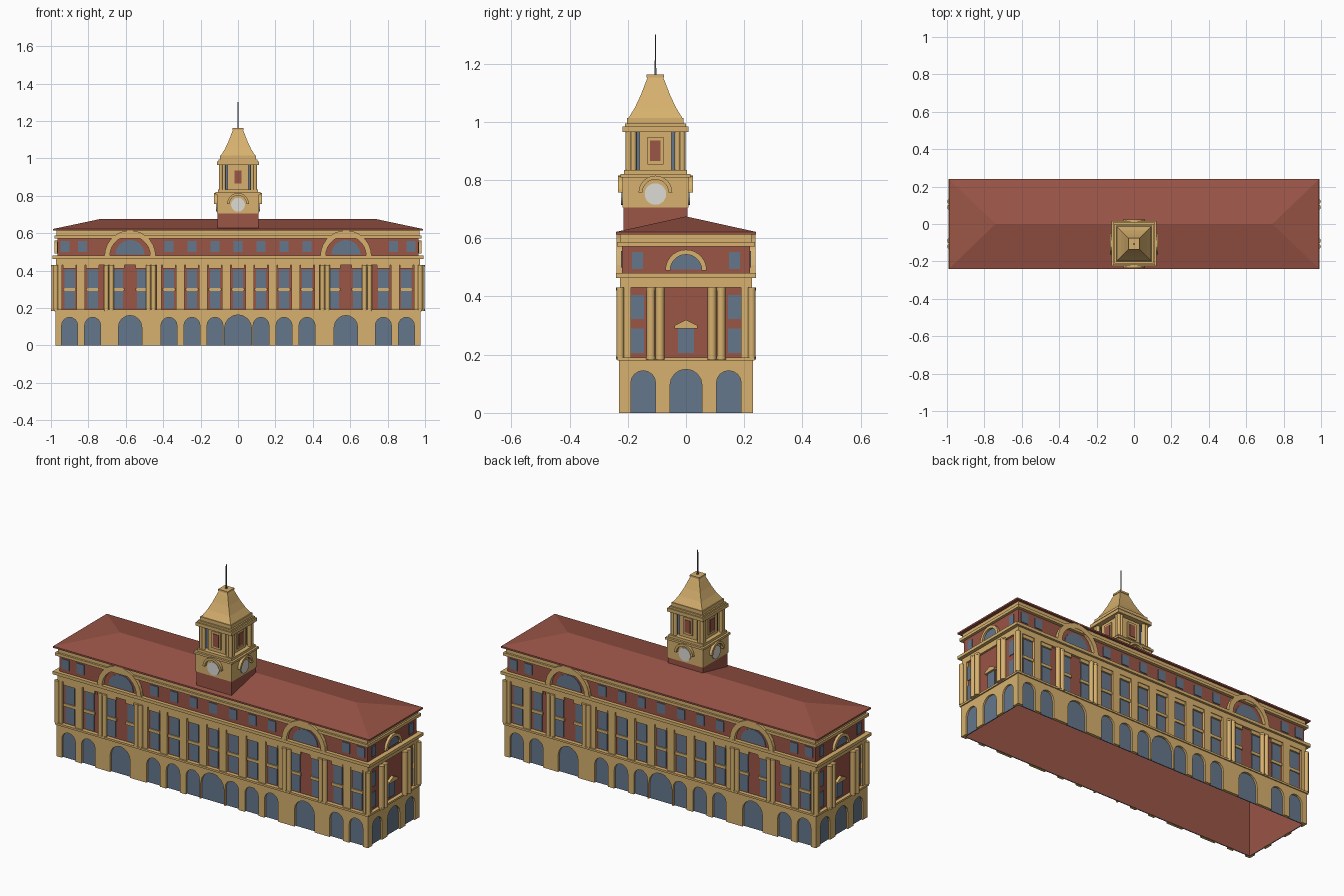
import bpy, bmesh, math
from mathutils import Matrix, Vector

if "Cube" in bpy.data.objects:
    bpy.data.objects.remove(bpy.data.objects["Cube"])


def material(name, colour):
    m = bpy.data.materials.new(name)
    m.use_nodes = True
    m.diffuse_color = (*colour, 1)
    m.node_tree.nodes["Principled BSDF"].inputs["Base Color"].default_value = (*colour, 1)
    return m


STONE = material("sandstone", (0.68, 0.44, 0.157))
BRICK = material("red brick", (0.325, 0.09, 0.062))
GLASS = material("blue grey glass", (0.13, 0.185, 0.262))
DIAL = material("pale clock dial", (0.73, 0.71, 0.66))
METAL = material("dark metal", (0.1, 0.1, 0.1))

parts = {}


def part(name, mat):
    return parts.setdefault(name, (bmesh.new(), mat))[0]


# Local wall frame: u along the wall, v up, d outward from the centre
def wall(angle, origin=(0, 0, 0)):
    basis = Matrix(((1, 0, 0, 0), (0, 0, -1, 0), (0, 1, 0, 0), (0, 0, 0, 1)))
    return Matrix.Translation(origin) @ Matrix.Rotation(math.radians(angle), 4, 'Z') @ basis


LONG = [wall(0), wall(180)]
ENDS = [wall(90), wall(270)]
TOWER_AT = (0, -0.105, 0)
TOWER = [wall(a, TOWER_AT) for a in (0, 90, 180, 270)]


# Raised outline, left open where it meets the wall
def prism(name, mat, frames, pts, d0, d1):
    bm = part(name, mat)
    for f in frames:
        back = [bm.verts.new(f @ Vector((u, v, d0))) for u, v in pts]
        front = [bm.verts.new(f @ Vector((u, v, d1))) for u, v in pts]
        bm.faces.new(front)
        n = len(pts)
        for i in range(n):
            j = (i + 1) % n
            bm.faces.new((back[i], back[j], front[j], front[i]))


def panel(name, mat, frames, u, w, v0, v1, d0, d1):
    a, b = u - w / 2, u + w / 2
    prism(name, mat, frames, [(a, v0), (b, v0), (b, v1), (a, v1)], d0, d1)


def arc(u, v, r, n=8):
    return [(u + r * math.cos(math.pi * i / n), v + r * math.sin(math.pi * i / n)) for i in range(n + 1)]


def arch(u, w, h):
    r = w / 2
    return [(u + r, 0)] + arc(u, h - r, r) + [(u - r, 0)]


def hood(name, frames, u, v, r_out, r_in, d0, d1):
    prism(name, STONE, frames, arc(u, v, r_out, 14) + arc(u, v, r_in, 14)[::-1], d0, d1)


def column(name, frames, u, v0, v1, d, r, n=12):
    bm = part(name, STONE)
    for f in frames:
        at = f @ Matrix.Translation((u, (v0 + v1) / 2, d)) @ Matrix.Rotation(math.pi / 2, 4, 'X')
        made = bmesh.ops.create_cone(bm, cap_ends=True, segments=n, radius1=r, radius2=r,
                                     depth=v1 - v0, matrix=at)
        for face in {q for v in made["verts"] for q in v.link_faces}:
            face.smooth = len(face.verts) == 4


# Stack of rectangular rings (half width, half depth, height)
def loft(name, mat, rings, at=(0, 0, 0), bottom=True, top=True):
    bm = part(name, mat)
    loops = [[bm.verts.new((at[0] + sx * hx, at[1] + sy * hy, z))
              for sx, sy in ((-1, -1), (1, -1), (1, 1), (-1, 1))] for hx, hy, z in rings]
    if bottom:
        bm.faces.new(loops[0][::-1])
    if top:
        bm.faces.new(loops[-1])
    for lo, hi in zip(loops, loops[1:]):
        for i in range(4):
            j = (i + 1) % 4
            bm.faces.new((lo[i], lo[j], hi[j], hi[i]))
    bmesh.ops.remove_doubles(bm, verts=loops[0] + loops[-1], dist=1e-5)


def slab(name, mat, hx, hy, z0, z1, at=(0, 0, 0)):
    loft(name, mat, [(hx, hy, z0), (hx, hy, z1)], at)


HX, HY = 0.96, 0.213


# Band running round the outside of the hollow body
def band(name, mat, hx, hy, z0, z1):
    ix, iy = HX + 0.001, HY + 0.001
    loft(name, mat, [(ix, iy, z0), (hx, hy, z0), (hx, hy, z1), (ix, iy, z1), (ix, iy, z0)],
         bottom=False, top=False)


# Main body (open underneath), ledges and hipped roof
loft("brick_body", BRICK, [(HX, HY, 0.001), (HX, HY, 0.6)], bottom=False)
band("base_course", STONE, 0.982, 0.236, 0.18, 0.191)
band("frieze", STONE, 0.972, 0.227, 0.43, 0.465)
band("main_cornice", STONE, 0.992, 0.24, 0.463, 0.48)
band("upper_wall", BRICK, 0.965, 0.22, 0.48, 0.575)
band("upper_cornice", STONE, 0.98, 0.237, 0.572, 0.588)
band("eaves_band", STONE, 0.97, 0.226, 0.588, 0.613)
loft("hipped_roof", BRICK, [(0.99, 0.24, 0.613), (0.99, 0.24, 0.622), (0.74, 0, 0.675)])


# Ground floor: stone plates notched by arches, with glass behind
def arcade(frames, half, depth, out, openings):
    pts = [(half, 0.181), (-half, 0.181), (-half, 0)]
    for u, w, h in sorted(openings):
        pts += arch(u, w, h)[::-1]
        prism("arched_windows", GLASS, frames, arch(u, w, h), depth, depth + 0.005)
    prism("ground_floor_arcade", STONE, frames, pts + [(half, 0)], depth, out)


def both(values):
    return [s * v for v in values for s in (-1, 1)]


BAYS = both([0.123, 0.246, 0.369])
arcade(LONG, 0.975, HY, 0.23, [(0, 0.145, 0.163)] + [(u, 0.125, 0.16) for u in both([0.577])]
       + [(u, 0.085, 0.15) for u in BAYS + both([0.777, 0.9])])
arcade(ENDS, 0.23, HX, 0.975, [(0, 0.11, 0.15)] + [(u, 0.085, 0.145) for u in both([0.147])])

# Middle storeys: stacked windows, with sills and lintels on the long sides
for u in [0] + BAYS + both([0.512, 0.643, 0.777, 0.9]):
    for v0, v1 in ((0.197, 0.29), (0.307, 0.407)):
        panel("middle_windows", GLASS, LONG, u, 0.055, v0, v1, HY, HY + 0.004)
    panel("window_sills", STONE, LONG, u, 0.07, 0.29, 0.307, HY, HY + 0.01)
    panel("window_lintels", STONE, LONG, u, 0.07, 0.41, 0.43, HY, HY + 0.01)
for u in both([0.167]):
    for v0, v1 in ((0.205, 0.29), (0.322, 0.405)):
        panel("middle_windows", GLASS, ENDS, u, 0.045, v0, v1, HX, HX + 0.004)

for u in both([0.062, 0.185, 0.308, 0.84]):
    panel("pilasters", STONE, LONG, u, 0.046, 0.19, 0.432, HY, HY + 0.014)
for u in both([0.423, 0.956]):
    panel("pilasters", STONE, LONG, u, 0.028, 0.19, 0.432, HY, HY + 0.014)
for u in both([0.203]):
    panel("pilasters", STONE, ENDS, u, 0.027, 0.19, 0.432, HX, HX + 0.012)


# Paired giant columns
def column_pair(frames, u, d, r):
    for s in (-r - 0.001, r + 0.001):
        column("giant_columns", frames, u + s, 0.19, 0.43, d, r)
        for v in (0.184, 0.421):
            column("column_caps", frames, u + s, v, v + 0.01, d, r + 0.001)


for u in both([0.465, 0.69]):
    column_pair(LONG, u, 0.2265, 0.0125)
for u in both([0.105]):
    column_pair(ENDS, u, 0.983, 0.0148)
for u in both([0.226]):
    column("corner_columns", ENDS, u, 0.19, 0.43, 0.974, 0.013)

# Pedimented window on each end
panel("end_centre_windows", GLASS, ENDS, 0, 0.055, 0.205, 0.29, HX, HX + 0.005)
prism("end_pediments", STONE, ENDS, [(-0.04, 0.29), (0.04, 0.29), (0.04, 0.3), (0, 0.32), (-0.04, 0.3)],
      HX, HX + 0.016)

# Attic storey: small square windows and big lunettes
for u in [0] + BAYS + both([0.832, 0.925]):
    panel("attic_windows", GLASS, LONG, u, 0.048, 0.5, 0.557, 0.22, 0.224)
for u in both([0.167]):
    panel("attic_windows", GLASS, ENDS, u, 0.037, 0.495, 0.553, 0.965, 0.969)
for u in both([0.577]):
    prism("lunette_windows", GLASS, LONG, arc(u, 0.486, 0.078), 0.22, 0.224)
    hood("lunette_arches", LONG, u, 0.478, 0.137, 0.108, 0.22, 0.239)
prism("lunette_windows", GLASS, ENDS, arc(0, 0.492, 0.054), 0.965, 0.969)
hood("lunette_arches", ENDS, 0, 0.49, 0.071, 0.054, 0.965, 0.98)

# Clock stage of the tower
slab("tower_brick_base", BRICK, 0.11, 0.11, 0.601, 0.706, TOWER_AT)
slab("clock_stage", STONE, 0.113, 0.113, 0.706, 0.812, TOWER_AT)
slab("clock_cornice", STONE, 0.12, 0.12, 0.808, 0.82, TOWER_AT)
dial = [(0.037 * math.cos(i * math.pi / 10), 0.752 + 0.037 * math.sin(i * math.pi / 10)) for i in range(20)]
prism("clock_dials", DIAL, TOWER, dial, 0.113, 0.118)
hood("clock_hoods", TOWER, 0, 0.757, 0.058, 0.045, 0.113, 0.129)

# Belfry with corner columns and panels
slab("belfry_floor", STONE, 0.108, 0.108, 0.82, 0.834, TOWER_AT)
slab("belfry_core", GLASS, 0.074, 0.074, 0.834, 0.966, TOWER_AT)
panel("belfry_panels", STONE, TOWER, 0, 0.11, 0.834, 0.966, 0.07, 0.084)
panel("belfry_frames", STONE, TOWER, 0, 0.056, 0.853, 0.948, 0.084, 0.09)
panel("belfry_insets", BRICK, TOWER, 0, 0.036, 0.865, 0.936, 0.09, 0.093)
for u in (-0.092, -0.076, 0.076):
    column("belfry_columns", TOWER, u, 0.834, 0.966, 0.092, 0.0105)
slab("belfry_cornice", STONE, 0.113, 0.113, 0.965, 0.984, TOWER_AT)
slab("belfry_parapet", STONE, 0.105, 0.105, 0.984, 0.994, TOWER_AT)
slab("roof_plinth", STONE, 0.097, 0.097, 0.994, 1.014, TOWER_AT)

# Flared tower roof, cap and spire
loft("tower_roof", STONE, [(h, h, z) for h, z in
     ((0.092, 1.014), (0.07, 1.05), (0.05, 1.093), (0.034, 1.135), (0.026, 1.154))], TOWER_AT)
slab("roof_cap", STONE, 0.03, 0.03, 1.152, 1.162, TOWER_AT)
loft("spire", METAL, [(0.004, 0.004, 1.162), (0.0025, 0.0025, 1.19), (0.0018, 0.0018, 1.3)], TOWER_AT)

# Turn the collected parts into objects
for name, (bm, mat) in parts.items():
    bmesh.ops.recalc_face_normals(bm, faces=bm.faces)
    mesh = bpy.data.meshes.new(name)
    bm.to_mesh(mesh)
    bm.free()
    mesh.materials.append(mat)
    bpy.context.scene.collection.objects.link(bpy.data.objects.new(name, mesh))
